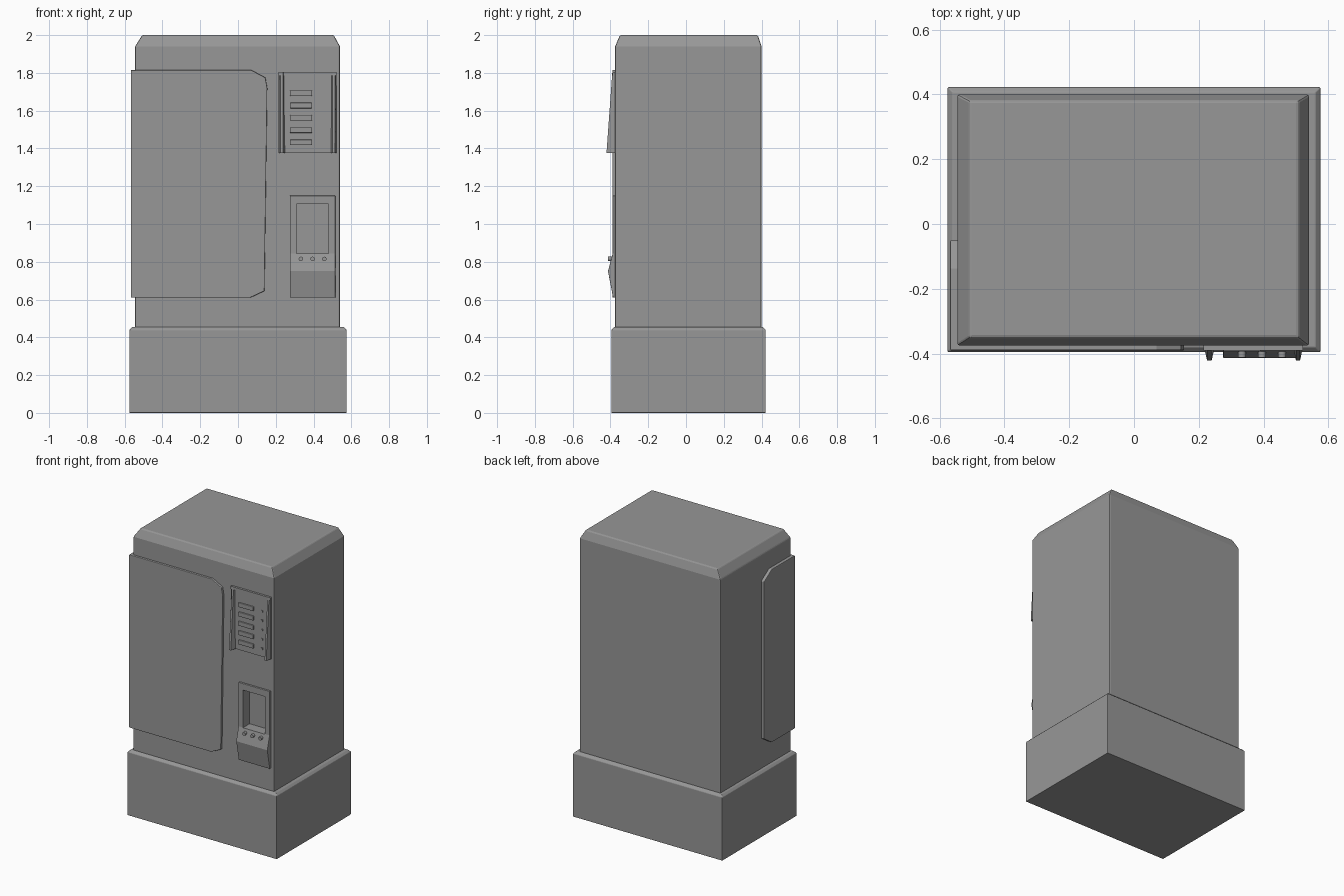
import bpy, bmesh
from mathutils import Vector

cube = bpy.data.objects.get("Cube")
if cube:
    bpy.data.objects.remove(cube, do_unlink=True)

grey = bpy.data.materials.new("plain grey")
grey.use_nodes = True
COLOUR = (0.31, 0.31, 0.31, 1)
grey.diffuse_color = COLOUR
grey.node_tree.nodes["Principled BSDF"].inputs["Base Color"].default_value = COLOUR


def finish(name, bm, bevel=0, segments=2):
    bmesh.ops.recalc_face_normals(bm, faces=bm.faces)
    mesh = bpy.data.meshes.new(name)
    bm.to_mesh(mesh)
    bm.free()
    mesh.materials.append(grey)
    obj = bpy.data.objects.new(name, mesh)
    bpy.context.collection.objects.link(obj)
    if bevel:
        mod = obj.modifiers.new("soft edges", 'BEVEL')
        mod.width, mod.segments = bevel, segments
        mod.limit_method = 'ANGLE'
    return obj


def prism(name, points, depth, bevel=0):
    """Extrude a flat outline along a vector."""
    bm = bmesh.new()
    face = bm.faces.new([bm.verts.new(p) for p in points])
    ext = bmesh.ops.extrude_face_region(bm, geom=[face])
    moved = [v for v in ext["geom"] if isinstance(v, bmesh.types.BMVert)]
    bmesh.ops.translate(bm, verts=moved, vec=Vector(depth))
    return finish(name, bm, bevel)


def box(name, x0, x1, y0, y1, z0, z1, bevel=0):
    outline = [(x0, y0, z0), (x1, y0, z0), (x1, y1, z0), (x0, y1, z0)]
    return prism(name, outline, (0, 0, z1 - z0), bevel)


def tiers(name, rings, bevel=0):
    """Stack rectangles (x0, x1, y0, y1, z) into a closed solid."""
    bm = bmesh.new()
    loops = []
    for x0, x1, y0, y1, z in rings:
        loops.append([bm.verts.new(p) for p in
                      ((x0, y0, z), (x1, y0, z), (x1, y1, z), (x0, y1, z))])
    for low, high in zip(loops, loops[1:]):
        for i in range(4):
            j = (i + 1) % 4
            bm.faces.new((low[i], low[j], high[j], high[i]))
    bm.faces.new(loops[0])
    bm.faces.new(loops[-1])
    return finish(name, bm, bevel)


# Cabinet with a sloped top edge, on a wider plinth
tiers("plinth", [(-.575, .575, -.395, .422, 0), (-.575, .575, -.395, .422, .44),
                 (-.56, .56, -.38, .407, .455)], .003)
body = tiers("cabinet", [(-.545, .54, -.375, .4, .43), (-.545, .54, -.375, .4, 1.94),
                         (-.507, .507, -.35, .38, 2)], .007)

# Display cover wrapping round the right front corner
front = [(-.567, .61), (.065, .61), (.14, .645), (.155, 1.72), (.145, 1.775), (.07, 1.815), (-.567, 1.815)]
prism("display_cover_front", [(x, -.39, z) for x, z in front], (0, .02, 0), .004)
side = [(-.39, .61), (-.135, .61), (-.05, .665), (-.05, 1.76), (-.135, 1.815), (-.39, 1.815)]
prism("display_cover_side", [(-.567, y, z) for y, z in side], (.027, 0, 0), .004)

# Selection panel: back plate, top lip and tapered side fins
box("keypad_plate", .215, .522, -.383, -.365, 1.375, 1.805)
box("keypad_lip", .215, .522, -.39, -.37, 1.785, 1.805)
for name, outer, inner in (("right", .215, .25), ("left", .522, .49)):
    bm = bmesh.new()
    inset = (inner - outer) * .3
    ends = []
    for z, y in ((1.375, -.421), (1.805, -.39)):
        ends.append([bm.verts.new(p) for p in ((outer, -.375, z), (inner, -.375, z),
                     (inner - inset, y, z), (outer + inset, y, z))])
    bm.faces.new(ends[0])
    bm.faces.new(ends[1])
    for i in range(4):
        j = (i + 1) % 4
        bm.faces.new((ends[0][i], ends[0][j], ends[1][j], ends[1][i]))
    finish("keypad_fin_" + name, bm)

# Selection bars with a small stud beside each
for i in range(5):
    z = 1.432 + i * .065
    box(f"selection_bar_{i + 1}", .275, .392, -.394, -.38, z - .015, z + .015, .004)
    box(f"selection_stud_{i + 1}", .45, .462, -.389, -.38, z - .006, z + .006)

# Dispenser with a bulging lower lip
profile = [(-.36, 1.15), (-.388, 1.15), (-.388, .845), (-.413, .75), (-.386, .61), (-.36, .61)]
dispenser = prism("dispenser", [(.275, y, z) for y, z in profile], (.24, 0, 0), .002)
cutter = box("recess_cutter", .31, .48, -.5, -.315, .843, 1.105)
cutter.hide_render = True
cutter.hide_viewport = True
cutter.display_type = 'WIRE'
for obj in (body, dispenser):
    cut = obj.modifiers.new("recess", 'BOOLEAN')
    cut.operation, cut.object, cut.solver = 'DIFFERENCE', cutter, 'EXACT'

# Round push buttons under the recess
for i in range(3):
    bpy.ops.mesh.primitive_cylinder_add(vertices=16, radius=.012, depth=.03,
                                        location=(.333 + i * .062, -.397, .815),
                                        rotation=(1.5708, 0, 0))
    button = bpy.context.object
    button.name = f"push_button_{i + 1}"
    button.data.materials.append(grey)
    bpy.ops.object.shade_smooth_by_angle()
